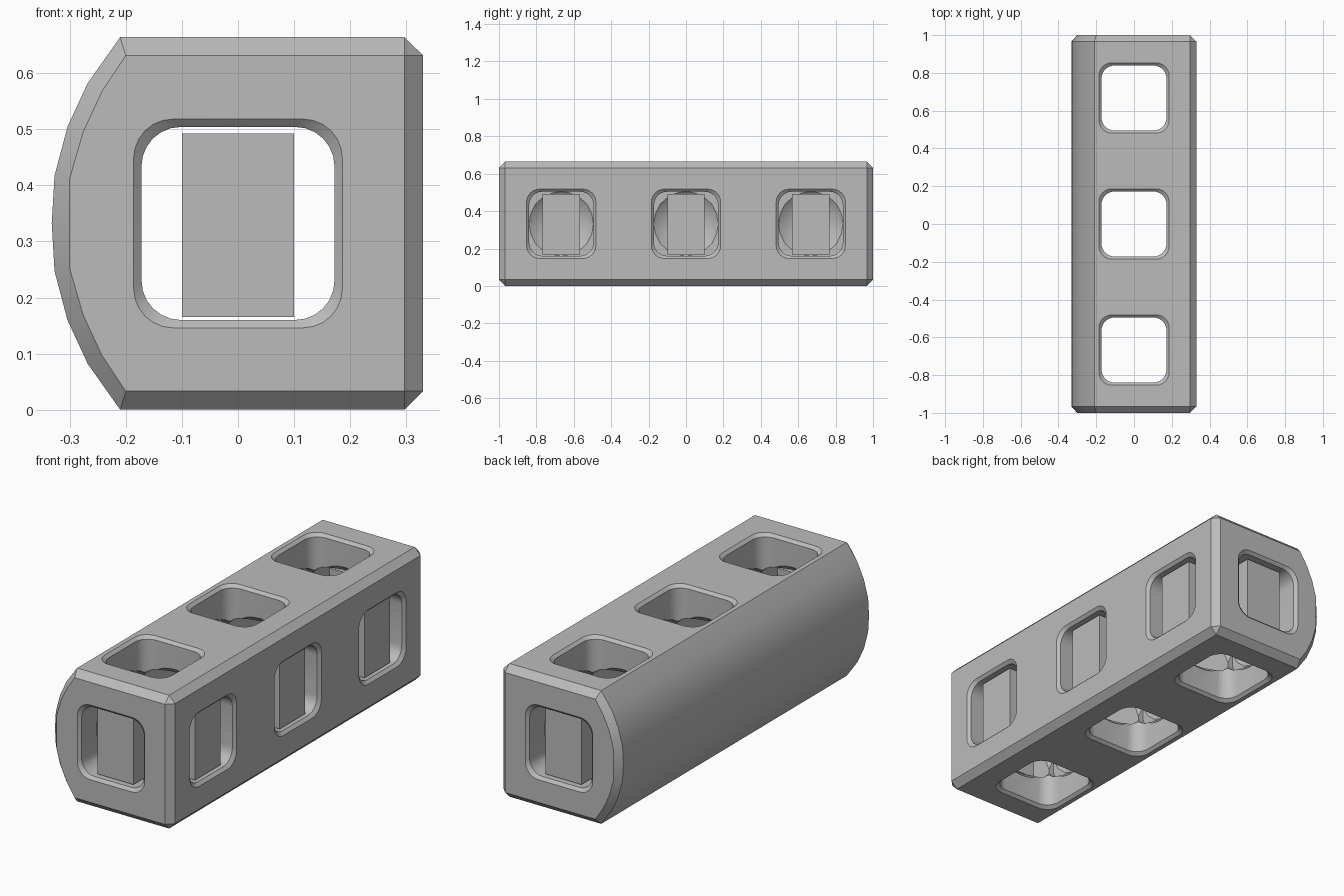
import bpy, bmesh, math
from mathutils import Vector

if "Cube" in bpy.data.objects:
    bpy.data.objects.remove(bpy.data.objects["Cube"])

MID = 0.332                  # height of the beam's axis
CELLS = (-0.667, 0, 0.667)   # hole positions along the beam

grey = bpy.data.materials.new("grey plastic")
grey.diffuse_color = (0.5, 0.5, 0.5, 1)
grey.use_nodes = True
grey.node_tree.nodes["Principled BSDF"].inputs["Base Color"].default_value = grey.diffuse_color


def make(name, bm):
    bmesh.ops.remove_doubles(bm, verts=bm.verts, dist=0.0005)
    bmesh.ops.recalc_face_normals(bm, faces=bm.faces)
    mesh = bpy.data.meshes.new(name)
    bm.to_mesh(mesh)
    bm.free()
    mesh.materials.append(grey)
    ob = bpy.data.objects.new(name, mesh)
    bpy.context.collection.objects.link(ob)
    return ob


def loft(name, rings):
    """Skin matching rings of points and cap both ends."""
    bm = bmesh.new()
    loops = [[bm.verts.new(p) for p in ring] for ring in rings]
    n = len(loops[0])
    for a, b in zip(loops, loops[1:]):
        for i in range(n):
            j = (i + 1) % n
            bm.faces.new((a[i], a[j], b[j], b[i]))
    bm.faces.new(loops[0])
    bm.faces.new(loops[-1])
    return make(name, bm)


def rounded_square(half, r=0.07, steps=6):
    pts = []
    for q in range(4):
        cx = (half - r) * (1 if q in (0, 3) else -1)
        cy = (half - r) * (1 if q in (0, 1) else -1)
        for s in range(steps + 1):
            a = math.pi / 2 * (q + s / steps)
            pts.append((cx + r * math.cos(a), cy + r * math.sin(a)))
    return pts


def tunnel(axis, centre, sections):
    """Rounded square cutter along an axis; sections are (position, half width)."""
    rings = []
    for t, half in sections:
        ring = []
        for u, v in rounded_square(half):
            p = [u, v]
            p.insert(axis, t)
            ring.append(Vector(p) + Vector(centre))
        rings.append(ring)
    return loft("cutter", rings)


def cut(body, cutter):
    cutter.hide_render = True
    mod = body.modifiers.new("cut", 'BOOLEAN')
    mod.operation, mod.solver, mod.object = 'DIFFERENCE', 'EXACT', cutter
    bpy.context.view_layer.objects.active = body
    bpy.ops.object.modifier_apply(modifier=mod.name)
    bpy.data.objects.remove(cutter)


def box(name, lo, hi):
    bm = bmesh.new()
    bmesh.ops.create_cube(bm, size=1)
    for v in bm.verts:
        v.co = [lo[i] if v.co[i] < 0 else hi[i] for i in range(3)]
    return make(name, bm)


# Beam: chamfered bar with a bowed left side; (outer x, z, inset x, z) from the axis up
half = [(0.33, 0.299, 0.297, 0.299), (0.297, 0.332, 0.297, 0.299),
        (-0.21, 0.332, -0.2, 0.299), (-0.268, 0.25, -0.242, 0.236),
        (-0.304, 0.172, -0.276, 0.163), (-0.327, 0.085, -0.3, 0.08)]
mirrored = [(a, -b, c, -d) for a, b, c, d in reversed(half)]
outline = half + [(-0.332, 0, -0.3, 0)] + mirrored
beam = loft("beam", [[(o[k], y, o[k + 1] + MID) for o in outline]
                     for y, k in ((-1, 2), (-0.967, 0), (0.967, 0), (1, 2))])

# Holes with flared rims: through the length, through the height, and in from the right
cut(beam, tunnel(1, (0, 0, MID), [(-1.014, 0.2), (-0.986, 0.172),
                                  (0.986, 0.172), (1.014, 0.2)]))
for y in CELLS:
    cut(beam, tunnel(2, (0, y, MID), [(-0.346, 0.2005), (-0.318, 0.1725),
                                      (0.318, 0.1725), (0.346, 0.2005)]))
    cut(beam, tunnel(0, (0, y, MID), [(-0.2, 0.1715), (0.316, 0.1715), (0.344, 0.1995)]))
    # Round chamber where the holes meet
    bm = bmesh.new()
    bmesh.ops.create_uvsphere(bm, u_segments=32, v_segments=16, radius=0.265)
    bmesh.ops.translate(bm, verts=bm.verts, vec=(0, y, MID))
    cut(beam, make("cutter", bm))

bpy.ops.object.select_all(action='DESELECT')
beam.select_set(True)
bpy.context.view_layer.objects.active = beam
bpy.ops.object.shade_smooth_by_angle(angle=math.radians(16))

# Support blocks standing in the side openings
Z0, Z1 = 0.165, 0.492
for side, s in (("front", -1), ("back", 1)):
    ys = sorted((s * 0.965, s * 0.865))
    box(side + "_support", (-0.1, ys[0], Z0), (0.1, ys[1], Z1))
for i, y in enumerate(CELLS):
    box("right_support_%d" % (i + 1), (0.2, y - 0.1, Z0), (0.3, y + 0.1, Z1))
